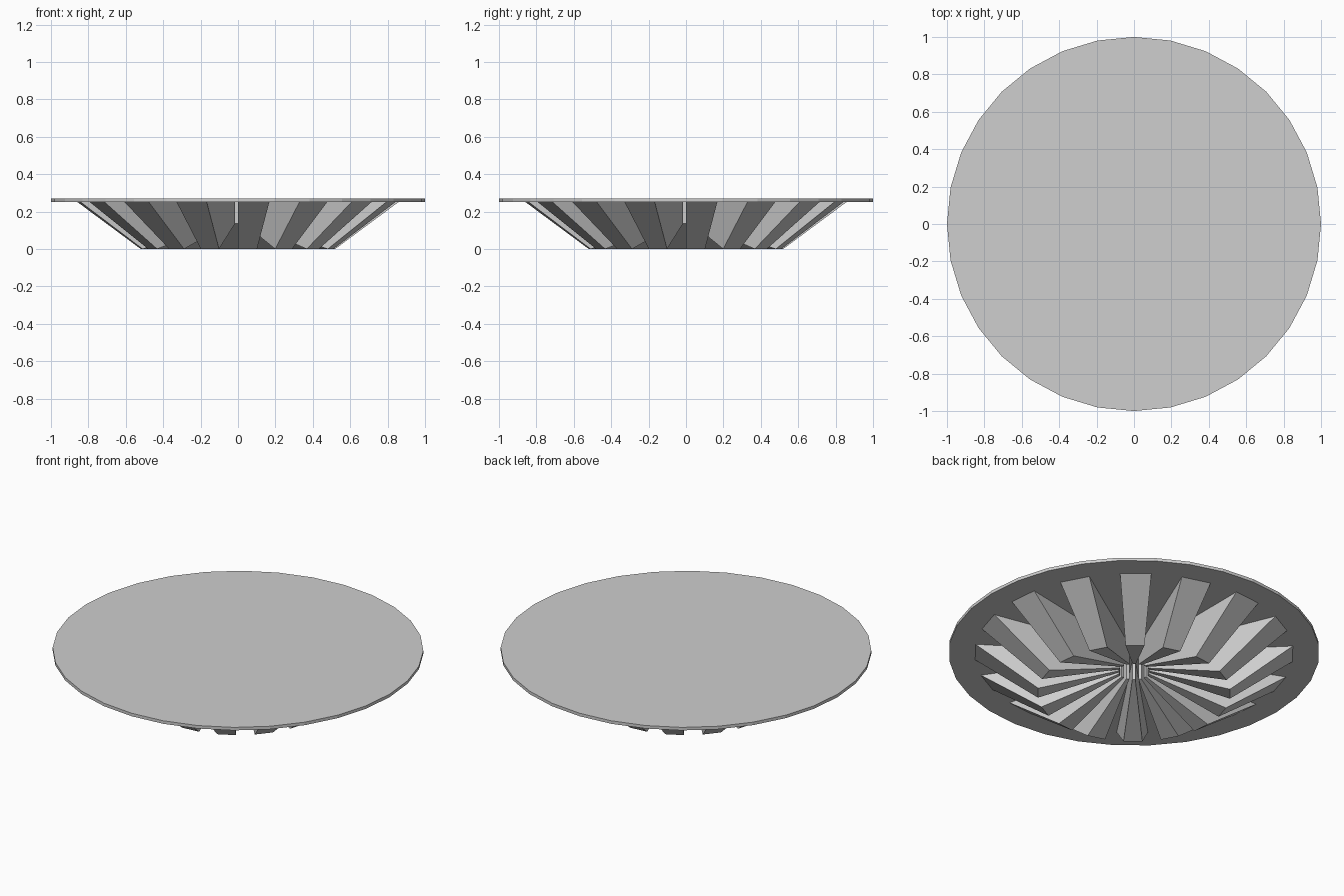
import bpy
import bmesh
from math import cos, sin, tau

cube = bpy.data.objects.get("Cube")
if cube:
    bpy.data.objects.remove(cube)

SIDES = 32
TOP, UNDER = 0.27, 0.252

grey = bpy.data.materials.new("light_grey")
grey.use_nodes = True
colour = (0.62, 0.62, 0.62, 1)
grey.diffuse_color = colour
grey.node_tree.nodes["Principled BSDF"].inputs["Base Color"].default_value = colour


def add_object(name, bm):
    bmesh.ops.recalc_face_normals(bm, faces=bm.faces)
    mesh = bpy.data.meshes.new(name)
    bm.to_mesh(mesh)
    bm.free()
    mesh.materials.append(grey)
    obj = bpy.data.objects.new(name, mesh)
    bpy.context.collection.objects.link(obj)
    return obj


def ring_point(bm, radius, z, step):
    angle = tau * step / SIDES
    return bm.verts.new((radius * cos(angle), radius * sin(angle), z))


# Thin round plate with a faceted rim
bm = bmesh.new()
plate = bm.faces.new([ring_point(bm, 1, UNDER, i) for i in range(SIDES)])
raised = bmesh.ops.extrude_face_region(bm, geom=[plate], use_keep_orig=True)
for v in raised["geom"]:
    if isinstance(v, bmesh.types.BMVert):
        v.co.z = TOP
add_object("round_plate", bm)

# Wedge fins under the plate, filling every other sector
profile = [(0.085, UNDER), (0.085, 0.135), (0.52, 0), (0.86, UNDER)]
bm = bmesh.new()
for step in range(0, SIDES, 2):
    near = [ring_point(bm, r, z, step) for r, z in profile]
    far = [ring_point(bm, r, z, step + 1) for r, z in profile]
    bm.faces.new(near)
    bm.faces.new(far[::-1])
    for i in range(len(profile)):
        j = (i + 1) % len(profile)
        bm.faces.new((near[i], far[i], far[j], near[j]))
add_object("radial_fins", bm)
